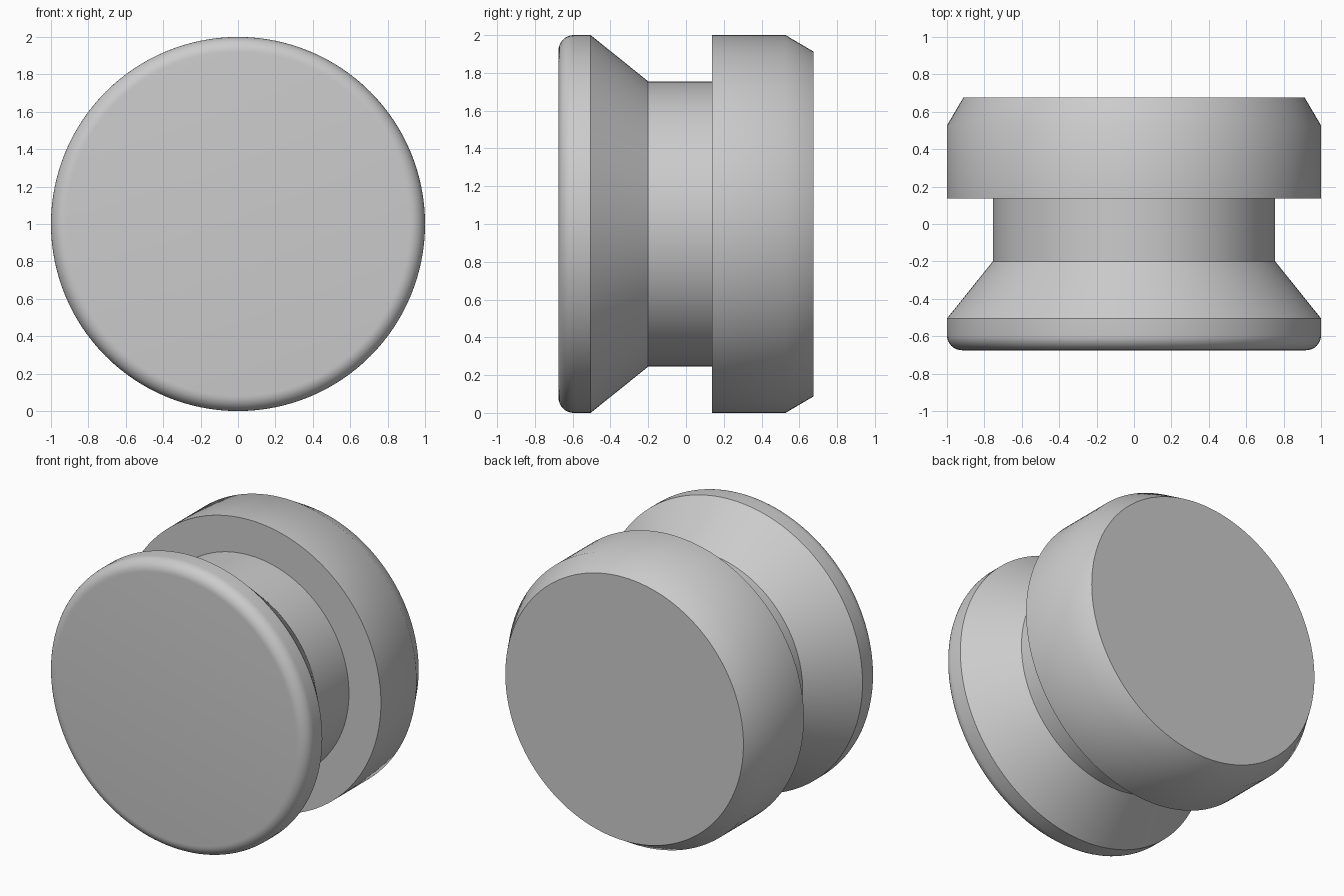
import bpy, bmesh, math
from mathutils import Matrix, Vector

cube = bpy.data.objects.get("Cube")
if cube:
    bpy.data.objects.remove(cube, do_unlink=True)

grey = bpy.data.materials.new("plain_grey")
grey.use_nodes = True
colour = (0.6, 0.6, 0.6, 1)
grey.diffuse_color = colour
grey.node_tree.nodes["Principled BSDF"].inputs["Base Color"].default_value = colour

SEGMENTS = 128
FILLET = 0.08
HALF = 0.675

# Profile as (radius, y): rounded front face, tapered flange, neck, chamfered back
profile = [(0, -HALF)]
for i in range(9):
    a = math.pi / 2 * i / 8
    profile.append((1 - FILLET + FILLET * math.sin(a), -HALF + FILLET - FILLET * math.cos(a)))
profile += [(1, -0.505), (0.755, -0.2), (0.755, 0.137), (1, 0.137),
            (1, 0.527), (0.913, HALF), (0, HALF)]

# Turn the profile around the y axis
bm = bmesh.new()
verts = [bm.verts.new((r, y, 0)) for r, y in profile]
edges = [bm.edges.new(pair) for pair in zip(verts, verts[1:])]
bmesh.ops.spin(bm, geom=verts + edges, cent=(0, 0, 0), axis=(0, 1, 0),
               angle=math.tau, steps=SEGMENTS, use_merge=True)
bmesh.ops.remove_doubles(bm, verts=bm.verts, dist=0.0005)
bmesh.ops.recalc_face_normals(bm, faces=bm.faces)
bmesh.ops.transform(bm, matrix=Matrix.Translation(Vector((0, 0, 1))), verts=bm.verts)

mesh = bpy.data.meshes.new("grooved_knob")
bm.to_mesh(mesh)
bm.free()
mesh.materials.append(grey)
knob = bpy.data.objects.new("grooved_knob", mesh)
bpy.context.collection.objects.link(knob)

# Smooth the round sides and keep the rims crisp
bpy.ops.object.select_all(action='DESELECT')
knob.select_set(True)
bpy.context.view_layer.objects.active = knob
bpy.ops.object.shade_smooth_by_angle(angle=math.radians(32))
